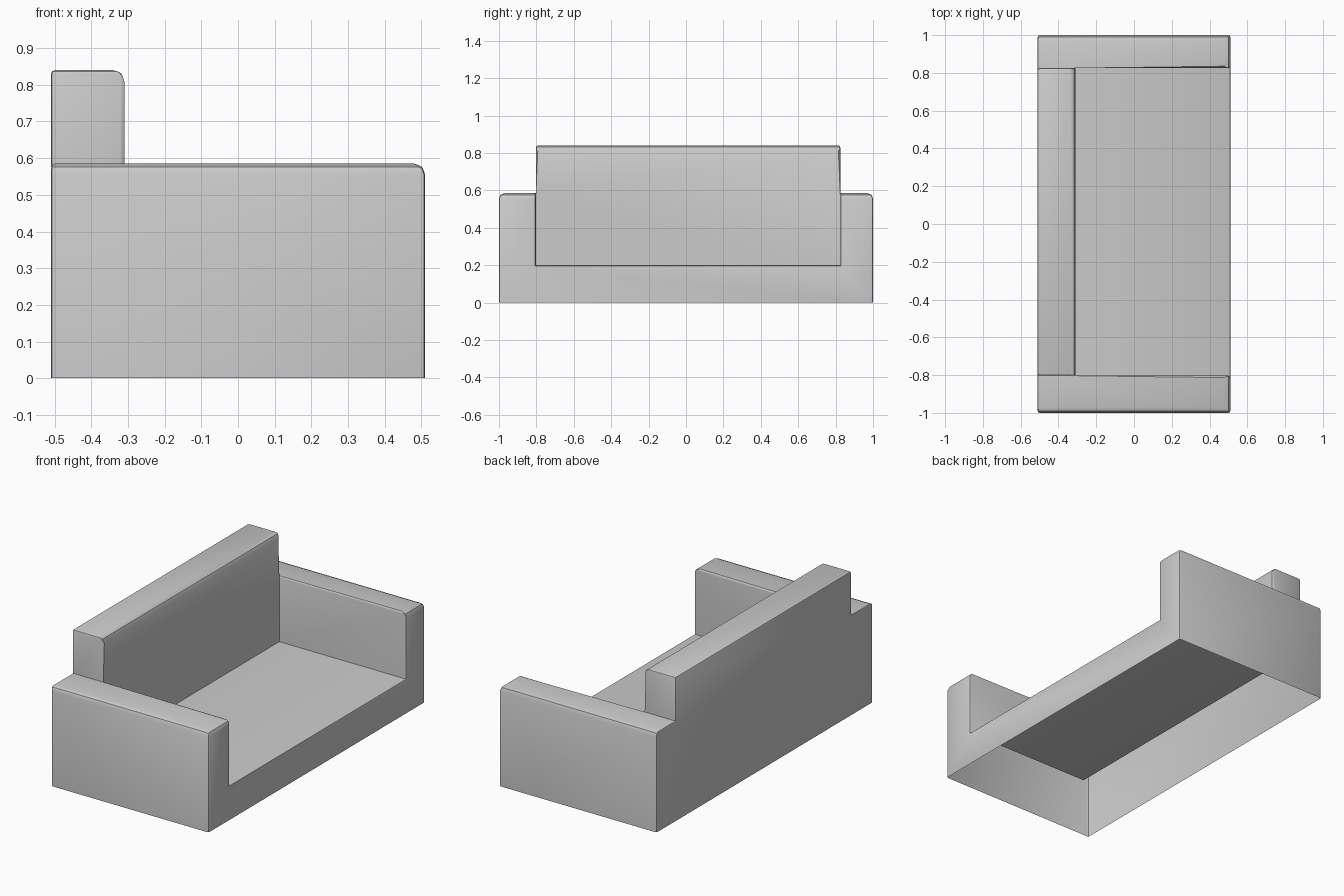
import bpy, bmesh, math

if "Cube" in bpy.data.objects:
    bpy.data.objects.remove(bpy.data.objects["Cube"])

# Sofa layout: grid cuts in plan and the height of each cell
XS = [-0.51, -0.31, 0.51]
YS = [-1.0, -0.803, 0.825, 1.0]
ARM, SEAT, BACK = 0.585, 0.20, 0.84
HEIGHTS = [[ARM, BACK, ARM],    # rear strip
           [ARM, SEAT, ARM]]    # front strip
LEVELS = [0.0, SEAT, ARM, BACK]


def height(i, j):
    return HEIGHTS[i][j] if 0 <= i < 2 and 0 <= j < 3 else 0.0


bm = bmesh.new()
cache = {}


def vert(*co):
    if co not in cache:
        cache[co] = bm.verts.new(co)
    return cache[co]


def wall(a, b, h0, h1):
    """Vertical wall over plan segment a-b, split at every shared level."""
    lo, hi = min(h0, h1), max(h0, h1)
    zs = [z for z in LEVELS if lo <= z <= hi]
    for z0, z1 in zip(zs, zs[1:]):
        bm.faces.new([vert(*a, z0), vert(*b, z0), vert(*b, z1), vert(*a, z1)])


# Top surfaces (the underside stays open)
for i in range(2):
    for j in range(3):
        h = height(i, j)
        bm.faces.new([vert(XS[p], YS[q], h) for p, q in
                      ((i, j), (i + 1, j), (i + 1, j + 1), (i, j + 1))])

# Walls wherever neighbouring heights differ
for i in range(3):
    for j in range(3):
        wall((XS[i], YS[j]), (XS[i], YS[j + 1]), height(i - 1, j), height(i, j))
for j in range(4):
    for i in range(2):
        wall((XS[i], YS[j]), (XS[i + 1], YS[j]), height(i, j - 1), height(i, j))

# Consistent outward normals, merged flat panels
bmesh.ops.recalc_face_normals(bm, faces=bm.faces)
top = max(bm.faces, key=lambda f: f.calc_center_median().z)
if top.normal.z < 0:
    bmesh.ops.reverse_faces(bm, faces=bm.faces)
bmesh.ops.dissolve_limit(bm, angle_limit=0.01, verts=bm.verts, edges=bm.edges)

# Soft outer arm tops and back top, tight bevel on other convex edges
weight = bm.edges.layers.float.new("bevel_weight_edge")
for e in bm.edges:
    if len(e.link_faces) != 2 or e.calc_face_angle_signed() < 0.1:
        continue
    mid = (e.verts[0].co + e.verts[1].co) / 2
    arm_top = abs(mid.z - ARM) < 0.01 and (abs(mid.y) > 0.99 or mid.x > 0.5)
    back_top = abs(mid.z - BACK) < 0.01 and abs(mid.x + 0.31) < 0.01
    e[weight] = 1.0 if arm_top or back_top else 0.35

mesh = bpy.data.meshes.new("sofa_body")
bm.to_mesh(mesh)
bm.free()
sofa = bpy.data.objects.new("sofa_body", mesh)
bpy.context.collection.objects.link(sofa)

bevel = sofa.modifiers.new("Soft edges", "BEVEL")
bevel.limit_method = "WEIGHT"
bevel.width = 0.03
bevel.segments = 2

bpy.context.view_layer.objects.active = sofa
sofa.select_set(True)
bpy.ops.object.modifier_apply(modifier=bevel.name)
bpy.ops.object.shade_smooth_by_angle(angle=math.radians(35))
